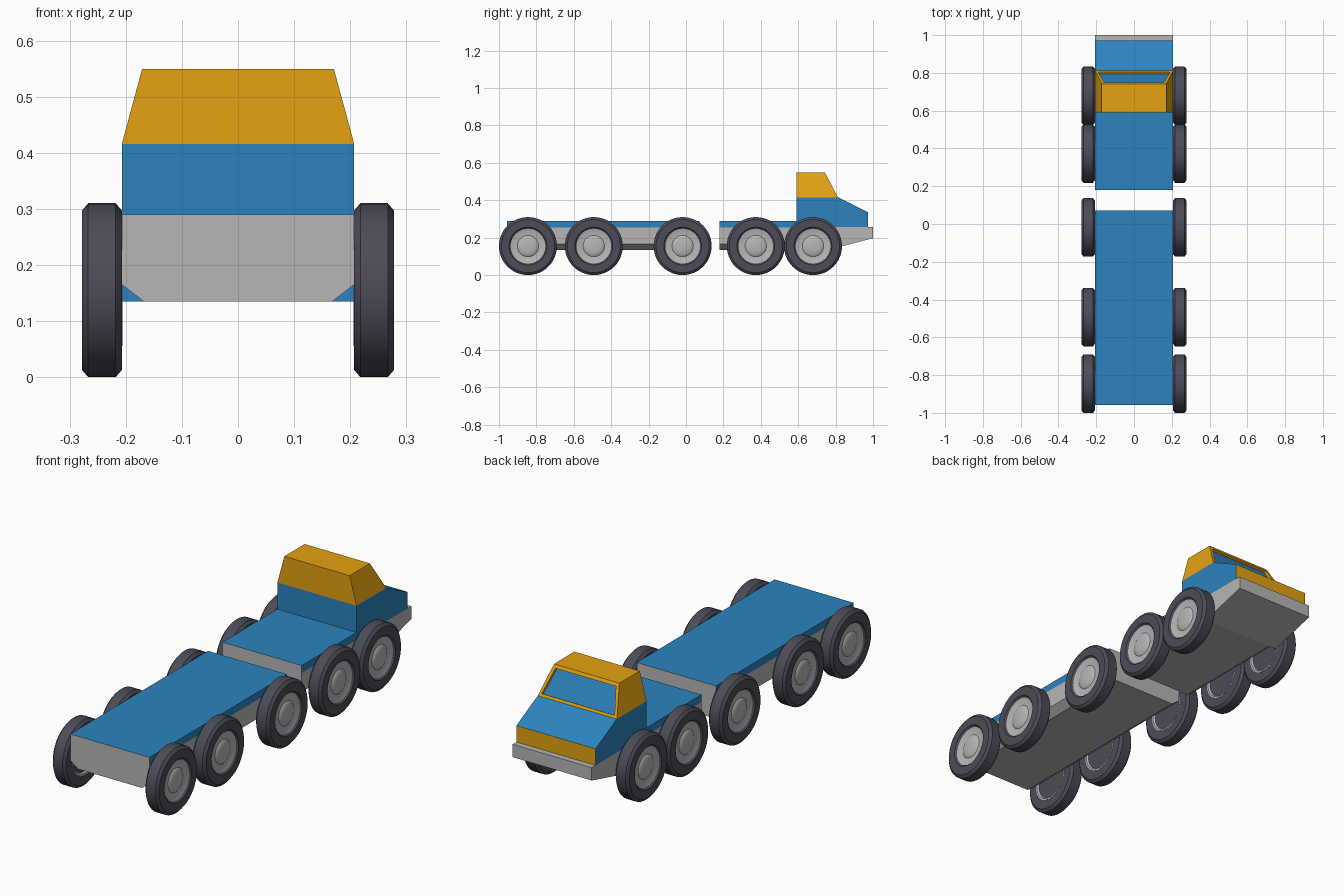
import bpy, bmesh, math

if "Cube" in bpy.data.objects:
    bpy.data.objects.remove(bpy.data.objects["Cube"])

W = 0.207          # half width of the body
WHEEL_Z = 0.155
AXLES = {"rear": -0.845, "second_rear": -0.493, "trailer_front": -0.018,
         "tractor_rear": 0.373, "steering": 0.679}


def material(name, rgb):
    m = bpy.data.materials.new(name)
    m.diffuse_color = (*rgb, 1)
    m.use_nodes = True
    m.node_tree.nodes["Principled BSDF"].inputs["Base Color"].default_value = m.diffuse_color
    return m


BLUE = material("blue_paint", (0.025, 0.23, 0.52))
ORANGE = material("orange_paint", (0.78, 0.36, 0.006))
GREY = material("bare_grey", (0.47, 0.47, 0.47))
RUBBER = material("rubber", (0.07, 0.072, 0.095))


def finish(name, bm, mats, pick=None):
    bmesh.ops.recalc_face_normals(bm, faces=bm.faces)
    bm.normal_update()
    if pick:
        for f in bm.faces:
            f.material_index = pick(f.calc_center_median(), f.normal)
    me = bpy.data.meshes.new(name)
    bm.to_mesh(me)
    bm.free()
    for m in mats:
        me.materials.append(m)
    ob = bpy.data.objects.new(name, me)
    bpy.context.collection.objects.link(ob)
    return ob


def prism(name, pts, place, a, b, mats, pick=None):
    """Closed profile swept from a to b; place maps (u, v, t) to xyz."""
    bm = bmesh.new()
    ends = [[bm.verts.new(place(u, v, t)) for u, v in pts] for t in (a, b)]
    n = len(pts)
    for e in ends:
        bm.faces.new(e)
    for i in range(n):
        j = (i + 1) % n
        bm.faces.new((ends[0][i], ends[0][j], ends[1][j], ends[1][i]))
    return finish(name, bm, mats, pick)


def along_y(u, v, t):
    return (u, t, v)


def along_x(u, v, t):
    return (t, u, v)


# Chassis decks: blue top and side strip, grey ends and chamfered underside
half = [(W, 0.29), (W, 0.255), (W, 0.165), (0.168, 0.135)]
section = half + [(-x, z) for x, z in reversed(half)]


def deck_paint(c, n):
    return 0 if abs(n.y) < 0.5 and c.z > 0.255 else 1


for name, y0, y1 in (("trailer_deck", -0.957, 0.072), ("tractor_deck", 0.18, 0.76)):
    prism(name, section, along_y, y0, y1, [BLUE, GREY], deck_paint)

# Front bumper with rising underside
prism("front_bumper", [(0.76, 0.135), (1.0, 0.197), (1.0, 0.258), (0.76, 0.258)],
      along_x, -W, W, [BLUE, GREY], lambda c, n: 0 if n.y < -0.9 else 1)

# Lower cab and bonnet with orange nose
prism("bonnet_and_lower_cab",
      [(0.59, 0.29), (0.59, 0.416), (0.812, 0.416), (0.972, 0.336),
       (0.972, 0.258), (0.76, 0.258), (0.76, 0.29)],
      along_x, -W, W, [BLUE, ORANGE], lambda c, n: 1 if n.y > 0.9 else 0)

# Upper cab: tapered block with a recessed windscreen
bm = bmesh.new()
bmesh.ops.create_cube(bm, size=1)
for v in bm.verts:
    top, front = v.co.z > 0, v.co.y > 0
    v.co.x = math.copysign(0.171 if top else W, v.co.x)
    v.co.y = ((0.742 if top else 0.812) if front else 0.59)
    v.co.z = 0.549 if top else 0.416
bm.normal_update()
screen = max(bm.faces, key=lambda f: f.normal.y)
bmesh.ops.inset_region(bm, faces=[screen], thickness=0.021)
edges = bmesh.ops.inset_region(bm, faces=[screen], thickness=0.0001, depth=-0.012)
screen.material_index = 1
finish("upper_cab", bm, [ORANGE, BLUE])


# Wheels: lathed about the x axis, mirrored to the other side
def lathe(name, pts, mat, closed=False, steps=48):
    bm = bmesh.new()
    vs = [bm.verts.new((x, 0, r)) for x, r in pts]
    es = [bm.edges.new(p) for p in zip(vs, vs[1:])]
    if closed:
        es.append(bm.edges.new((vs[-1], vs[0])))
    bmesh.ops.spin(bm, geom=vs + es, cent=(0, 0, 0), axis=(1, 0, 0),
                   angle=2 * math.pi, steps=steps)
    bmesh.ops.remove_doubles(bm, verts=bm.verts, dist=1e-5)
    ob = finish(name, bm, [mat])
    bpy.ops.object.select_all(action='DESELECT')
    ob.select_set(True)
    bpy.context.view_layer.objects.active = ob
    bpy.ops.object.shade_smooth_by_angle(angle=math.radians(25))
    mesh = ob.data
    bpy.data.objects.remove(ob)
    return mesh


parts = {
    "tyre": lathe("tyre", [(0.214, 0), (0.214, 0.086), (0.207, 0.099), (0.207, 0.142),
                           (0.218, 0.155), (0.267, 0.155), (0.278, 0.142),
                           (0.278, 0.101), (0.268, 0.092), (0.262, 0.092), (0.262, 0)], RUBBER),
    "hub": lathe("hub", [(0.261, 0.093), (0.270, 0.093), (0.267, 0.084), (0.265, 0.057),
                         (0.269, 0.052), (0.272, 0.040), (0.274, 0.030), (0.274, 0),
                         (0.261, 0)], GREY, closed=True),
    "inner_rim": lathe("inner_rim", [(0.213, 0.086), (0.206, 0.092), (0.206, 0.099),
                                     (0.213, 0.099)], GREY, closed=True),
}
for axle, y in AXLES.items():
    for part, mesh in parts.items():
        ob = bpy.data.objects.new(f"{axle}_{part}s", mesh)
        ob.location = (0, y, WHEEL_Z)
        bpy.context.collection.objects.link(ob)
        ob.modifiers.new("mirror", 'MIRROR').use_mirror_merge = False
